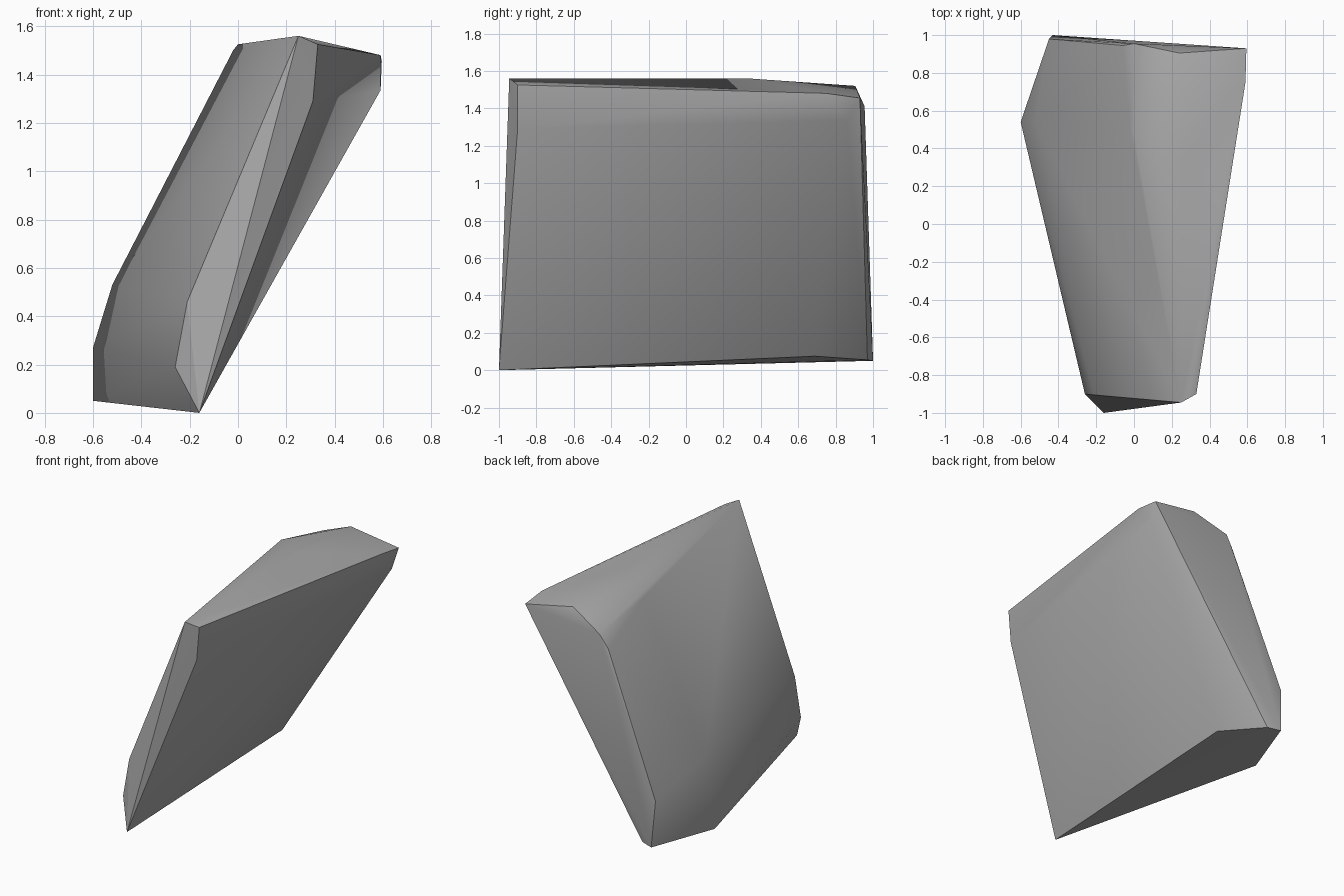
import bpy
import bmesh

cube = bpy.data.objects.get("Cube")
if cube:
    bpy.data.objects.remove(cube, do_unlink=True)

# Stone material
stone = bpy.data.materials.new("grey_stone")
stone.use_nodes = True
grey = (0.4, 0.4, 0.4, 1)
stone.diffuse_color = grey
stone.node_tree.nodes["Principled BSDF"].inputs["Base Color"].default_value = grey

# Corner points of the leaning slab
front = [(-.16, -1, 0), (-.26, -.9, .19), (-.21, -.905, .46),
         (.25, -.945, 1.56), (.33, -.9, 1.525), (.31, -.9, 1.29)]
left_side = [(-.6, .54, .05), (-.6, .54, .27), (-.52, .53, .53), (-.02, .5, 1.5)]
top = [(0, .48, 1.525), (.25, .33, 1.56), (.24, .905, 1.52), (.59, .75, 1.48)]
back = [(.595, .93, 1.455), (.59, .86, 1.335), (0, .955, 1.41),
        (-.06, .945, 1.32), (-.45, .98, .37)]
base = [(-.43, 1, .05), (-.34, .97, .055), (-.14, .69, .075)]

# Wrap the corners into a solid rock
bm = bmesh.new()
for p in front + left_side + top + back + base:
    bm.verts.new(p)
hull = bmesh.ops.convex_hull(bm, input=bm.verts)
loose = {g for g in hull["geom_interior"] + hull["geom_unused"]
         if isinstance(g, bmesh.types.BMVert)}
bmesh.ops.delete(bm, geom=list(loose), context="VERTS")
bmesh.ops.recalc_face_normals(bm, faces=bm.faces)
bm.normal_update()


def side(face):
    """Name the side of the rock that a face belongs to."""
    n = face.normal
    if n.y < -.6:
        return "front"
    if n.y > .75:
        return "back"
    if n.z < -.75:
        return "base"
    if n.x > .6:
        return "right"
    return "crown"


# Soft shading inside each side, crisp edges between sides
for f in bm.faces:
    f.smooth = True
for e in bm.edges:
    a, b = e.link_faces
    kinds = {side(a), side(b)}
    e.smooth = len(kinds) == 1 and not (kinds == {"front"} and e.calc_face_angle() > .2)

mesh = bpy.data.meshes.new("rock")
bm.to_mesh(mesh)
bm.free()
mesh.materials.append(stone)
rock = bpy.data.objects.new("rock", mesh)
bpy.context.collection.objects.link(rock)
